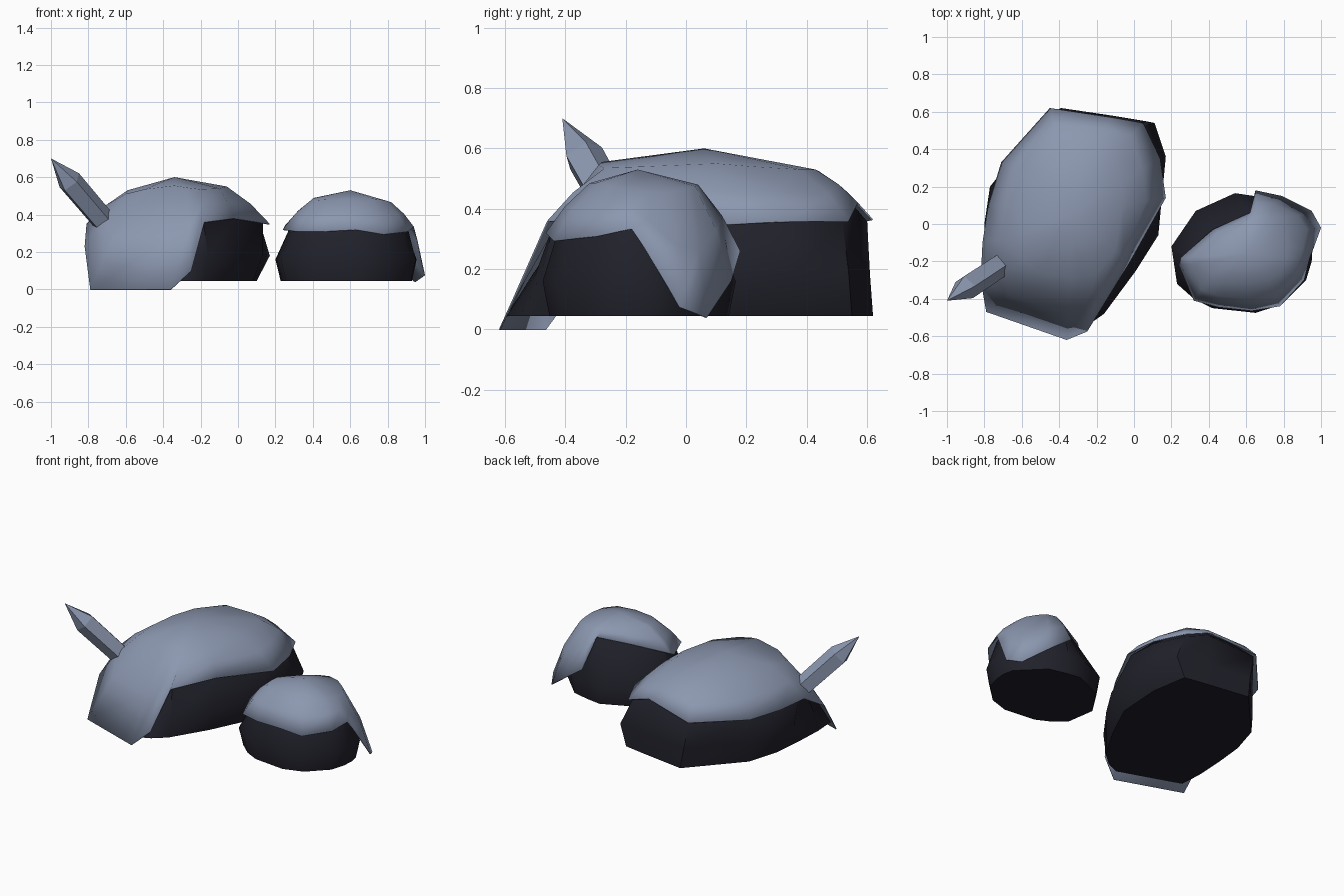
import bpy, bmesh, math
from mathutils import Vector as V

if "Cube" in bpy.data.objects:
    bpy.data.objects.remove(bpy.data.objects["Cube"])


def material(name, rgb):
    m = bpy.data.materials.new(name)
    m.diffuse_color = (*rgb, 1)
    m.use_nodes = True
    m.node_tree.nodes["Principled BSDF"].inputs["Base Color"].default_value = m.diffuse_color
    return m


CAP = material("blue grey crust", (0.26, 0.31, 0.43))
DARK = material("dark stone", (0.015, 0.015, 0.024))


def loft(name, rings, mat, apex=None, floor=False, angle=None):
    """Skin rings of points from the bottom up, closing with an apex and a floor."""
    bm = bmesh.new()
    rows = [[bm.verts.new(p) for p in r] for r in rings]
    n = len(rows[0])
    for a, b in zip(rows, rows[1:]):
        for i in range(n):
            j = (i + 1) % n
            bm.faces.new((a[i], a[j], b[j], b[i]))
    if apex is not None:
        top = bm.verts.new(apex)
        for i in range(n):
            bm.faces.new((rows[-1][i], rows[-1][(i + 1) % n], top))
    if floor:
        bm.faces.new(rows[0][::-1])
    me = bpy.data.meshes.new(name)
    bm.to_mesh(me)
    bm.free()
    me.materials.append(mat)
    ob = bpy.data.objects.new(name, me)
    bpy.context.collection.objects.link(ob)
    if angle:
        bpy.ops.object.select_all(action='DESELECT')
        bpy.context.view_layer.objects.active = ob
        ob.select_set(True)
        bpy.ops.object.shade_smooth_by_angle(angle=math.radians(angle))
    return ob


def rock(name, rim, shoulder, apex, bottom, mid, mid_z):
    rim, shoulder, apex = [V(p) for p in rim], [V(p) for p in shoulder], V(apex)

    # Crust draped over the stone, slightly bulged between rim and shoulder
    belly = []
    for r, s in zip(rim, shoulder):
        out = V((r.x - apex.x, r.y - apex.y, 0)).normalized() + V((0, 0, 0.6))
        belly.append((r + s) / 2 + out * 0.04 * (s - r).length)
    cap = loft(name + "_crust", [rim, belly, shoulder], CAP, apex, angle=48)
    sol = cap.modifiers.new("thickness", 'SOLIDIFY')
    sol.thickness, sol.offset = 0.006, -1

    # Dark stone, tucked just under the crust
    def inset(p):
        return V((apex.x + (p.x - apex.x) * 0.975, apex.y + (p.y - apex.y) * 0.975, p.z - 0.012))
    upper = [inset(r.lerp(s, max(0, (0.37 - r.z) / (s.z - r.z)))) for r, s in zip(rim, shoulder)]
    loft(name + "_stone",
         [[(x, y, 0.045) for x, y in bottom], [(x, y, mid_z) for x, y in mid],
          upper, [inset(s) for s in shoulder]],
         DARK, inset(apex), floor=True, angle=48)


# Large rock
rock("large_rock",
     [(-.36, -.62, 0), (-.25, -.575, .1), (-.18, -.46, .36), (-.02, -.2, .38), (.17, .14, .35),
      (.14, .35, .36), (.05, .54, .36), (-.12, .57, .42), (-.45, .62, .365), (-.71, .33, .345),
      (-.78, .1, .345), (-.81, -.1, .35), (-.82, -.3, .23), (-.79, -.47, 0)],
     [(-.34, -.28, .555), (-.28, -.29, .545), (-.2, -.27, .535), (-.1, -.14, .54), (-.06, .1, .55),
      (-.07, .22, .54), (-.1, .38, .53), (-.2, .43, .53), (-.4, .44, .525), (-.52, .28, .53),
      (-.57, .12, .53), (-.59, -.05, .53), (-.6, -.2, .51), (-.5, -.26, .535)],
     (-.34, .06, .6),
     [(-.36, -.595), (-.26, -.55), (-.18, -.48), (-.04, -.25), (.08, 0), (.1, .3), (.06, .55),
      (-.12, .58), (-.39, .62), (-.68, .3), (-.74, .1), (-.76, -.1), (-.77, -.3), (-.76, -.45)],
     [(-.36, -.51), (-.25, -.5), (-.16, -.48), (.01, -.25), (.13, -.06), (.17, .36), (.11, .54),
      (-.12, .58), (-.41, .61), (-.69, .3), (-.77, .2), (-.8, 0), (-.78, -.25), (-.71, -.39)], 0.18)

# Small rock
small_mid = [(.32, -.4), (.42, -.45), (.65, -.475), (.79, -.43), (.92, -.3), (.95, -.2),
             (.955, -.12), (.94, -.05), (.87, .02), (.77, .12), (.64, .15), (.54, .165),
             (.33, .07), (.2, -.12), (.23, -.32)]
rock("small_rock",
     [(.32, -.41, .31), (.45, -.445, .31), (.63, -.465, .32), (.78, -.44, .295), (.91, -.3, .31),
      (.94, -.18, .335), (.96, -.13, .26), (1, -.02, .075), (.95, .07, .04), (.79, .15, .16),
      (.65, .18, .26), (.62, .06, .44), (.42, -.03, .41), (.25, -.18, .34), (.24, -.22, .32)],
     [(.41, -.28, .475), (.47, -.31, .48), (.6, -.32, .485), (.72, -.3, .485), (.79, -.25, .475),
      (.82, -.18, .465), (.83, -.12, .455), (.82, -.05, .455), (.77, 0, .465), (.72, .03, .475),
      (.65, .04, .48), (.6, 0, .49), (.5, -.07, .49), (.41, -.17, .49), (.4, -.2, .485)],
     (.6, -.16, .53),
     [(.6 + (x - .6) * .93, -.16 + (y + .16) * .93) for x, y in small_mid], small_mid, 0.16)

# Crystal spike leaning out of the large rock
base, neck, tip = V((-.695, -.205, .335)), V((-.9, -.34, .575)), V((-1, -.41, .7))
axis = (tip - base).normalized()
side = axis.cross(V((0, 0, 1))).normalized()
up = side.cross(axis)


def pentagon(c, r):
    return [c + (side * math.cos(a) - up * math.sin(a)) * -r
            for a in (-math.tau * i / 5 for i in range(5))]


loft("crystal_spike", [pentagon(base, .065), pentagon(neck, .068)], CAP, tip, floor=True)
